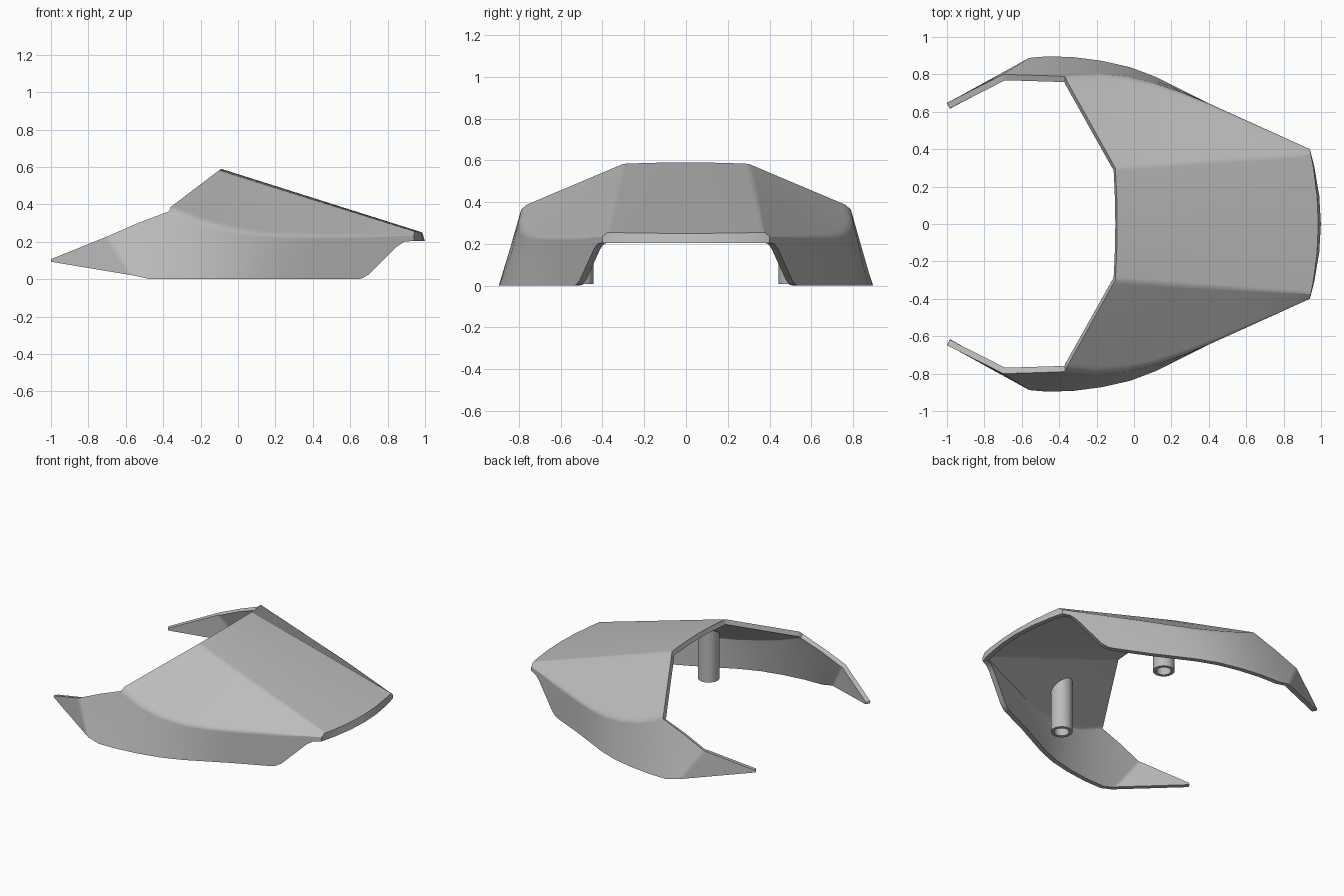
import bpy, bmesh, math
from mathutils import Vector as V

if "Cube" in bpy.data.objects:
    bpy.data.objects.remove(bpy.data.objects["Cube"])

WALL = 0.033
grey = bpy.data.materials.new("plain_grey")
grey.diffuse_color = (0.5, 0.5, 0.5, 1)
grey.use_nodes = True
grey.node_tree.nodes["Principled BSDF"].inputs["Base Color"].default_value = grey.diffuse_color


def finish(name, bm, angle):
    me = bpy.data.meshes.new(name)
    bm.to_mesh(me)
    bm.free()
    ob = bpy.data.objects.new(name, me)
    bpy.context.collection.objects.link(ob)
    me.materials.append(grey)
    bpy.ops.object.select_all(action='DESELECT')
    ob.select_set(True)
    bpy.context.view_layer.objects.active = ob
    bpy.ops.object.shade_smooth_by_angle(angle=math.radians(angle))
    return ob


# Side wall columns: upper crease point and lower edge point
columns = [(V(a), V(b)) for a, b in [
    ((-1, .648, .107), (-1, .645, .093)),
    ((-.70, .80, .228), (-.56, .888, .02)),
    ((-.53, .795, .302), (-.47, .896, 0)),
    ((-.37, .785, .378), (-.33, .893, 0)),
    ((-.20, .80, .31), (-.17, .872, 0)),
    ((-.05, .788, .27), (-.02, .838, 0)),
    ((.10, .755, .245), (.12, .785, 0)),
    ((.25, .705, .236), (.26, .715, 0))]]
# Straight upright part, its lower edge rising towards the lip
for x, z in [(.4, 0), (.62, 0), (.66, .003), (.70, .025), (.85, .175), (.89, .2), (.94, .205)]:
    y = .69 - (x - .3) * .453
    columns.append((V((x, y, .234)), V((x, y, z))))


def between(c, d, f):
    return c[0].lerp(d[0], f), c[1].lerp(d[1], f)


# Extra columns keep the arm fold crisp
columns[1:2] = [between(columns[0], columns[1], .94), columns[1],
                between(columns[1], columns[2], .12)]
ARM = 5  # first column that carries the roof

CENTRE = [0, .4, .8, .95, 1]
SLOPE = [.04, .5, .92, .96]
SIDE = [.04, .08, .5, 1]


def roof_points(crease):
    """Points from the centre line over the shoulder to just above the side crease."""
    t = (crease.x + .37) / 1.31
    c = V((-.09, 0, .59)).lerp(V((.985, 0, .25)), t)
    p = V((-.1, .3, .583)).lerp(V((.945, .375, .255)), t)
    pts = []
    for f in CENTRE:
        q = c.lerp(p, f * f)
        q.y = p.y * f
        pts.append(q)
    return pts + [p.lerp(crease, f) for f in SLOPE]


def half_sheet(bm, side):
    def vert(p):
        return bm.verts.new((p.x, p.y * side, p.z))

    def face(*vs):
        bm.faces.new(vs if side > 0 else vs[::-1])

    grid = []
    for i, (top, low) in enumerate(columns):
        roof = [vert(p) for p in roof_points(top)] if i >= ARM else []
        fr = SIDE if i >= ARM else [(f - .04) / .96 for f in SIDE]
        grid.append((roof, [vert(top.lerp(low, f)) for f in fr]))
    for (ra, sa), (rb, sb) in zip(grid, grid[1:]):
        a, b = (ra + sa, rb + sb) if ra and rb else (sa, sb)
        for j in range(len(a) - 1):
            face(a[j], b[j], b[j + 1], a[j + 1])
    # Down-turned lip at the narrow end
    roof, wall = grid[-1]
    lip = []
    for v in roof:
        y = abs(v.co.y)
        lip.append(vert(V((v.co.x + .014 * (1 - (y / .4) ** 2), y, .205))))
    for j in range(len(roof) - 1):
        face(roof[j], lip[j], lip[j + 1], roof[j + 1])
    face(roof[-1], lip[-1], *wall[::-1])


# Outer skin
bm = bmesh.new()
half_sheet(bm, 1)
half_sheet(bm, -1)
bmesh.ops.remove_doubles(bm, verts=bm.verts[:], dist=1e-5)
bmesh.ops.recalc_face_normals(bm, faces=bm.faces[:])
highest = max(bm.faces, key=lambda f: f.calc_center_median().z)
if highest.normal.z < 0:
    bmesh.ops.reverse_faces(bm, faces=bm.faces[:])
bm.normal_update()

# Inner skin and the rim joining both
outer_faces = bm.faces[:]
rim = [(e, e.link_loops[0]) for e in bm.edges if e.is_boundary]
rim = [(l.vert, l.link_loop_next.vert) for e, l in rim]
inner = {}
for v in bm.verts[:]:
    co = v.co - v.normal * WALL * min(v.calc_shell_factor(), 1.35)
    if v.is_boundary and v.co.z < .21:
        co.z = v.co.z
    inner[v] = co
inner = {v: bm.verts.new(co) for v, co in inner.items()}
for f in outer_faces:
    bm.faces.new([inner[v] for v in reversed(f.verts)])
for a, b in rim:
    bm.faces.new((b, a, inner[a], inner[b]))
bm.normal_update()
finish("shell", bm, 35)


# Hollow mounting posts, tops trimmed to the sloping roof
def post(name, side, x=.18, y=.513, n=24):
    bm = bmesh.new()
    rings = []
    for r, top in [(.07, True), (.07, False), (.048, False), (.048, True)]:
        ring = []
        for k in range(n):
            a = 2 * math.pi * k / n
            px, py = x + r * math.cos(a), y + r * math.sin(a)
            roof = .583 - (.1437 * (px + .1) + .3018 * (py - .3)) / .5247
            ring.append(bm.verts.new((px, py * side, roof - .022 if top else .008)))
        rings.append(ring)
    for a, b in zip(rings, rings[1:] + rings[:1]):
        for k in range(n):
            m = (k + 1) % n
            bm.faces.new((a[k], a[m], b[m], b[k]))
    bmesh.ops.recalc_face_normals(bm, faces=bm.faces[:])
    finish(name, bm, 35)


post("left_post", 1)
post("right_post", -1)
